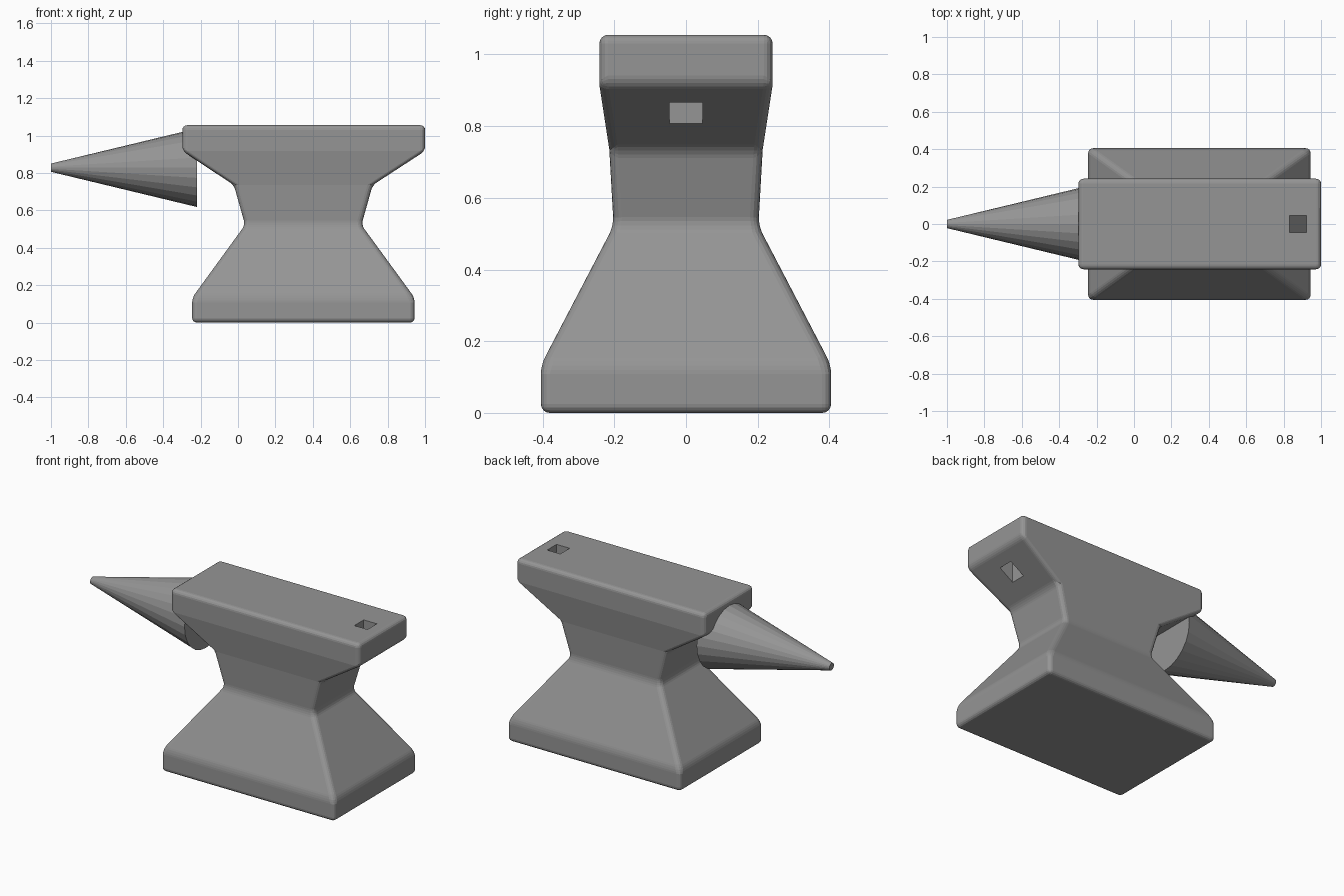
import bpy, bmesh, math
from mathutils import Vector

if "Cube" in bpy.data.objects:
    bpy.data.objects.remove(bpy.data.objects["Cube"])

# Dark iron
iron = bpy.data.materials.new("dark_iron")
iron.diffuse_color = (0.3, 0.3, 0.3, 1)
iron.use_nodes = True
iron.node_tree.nodes["Principled BSDF"].inputs["Base Color"].default_value = iron.diffuse_color


def make_object(name, bm):
    bmesh.ops.recalc_face_normals(bm, faces=bm.faces)
    mesh = bpy.data.meshes.new(name)
    bm.to_mesh(mesh)
    bm.free()
    mesh.materials.append(iron)
    obj = bpy.data.objects.new(name, mesh)
    bpy.context.collection.objects.link(obj)
    return obj


# Anvil body: stacked rectangles (z, x_min, x_max, half depth)
sections = [
    (0.0, -0.245, 0.944, 0.405),
    (0.133, -0.245, 0.944, 0.405),
    (0.522, 0.038, 0.66, 0.202),
    (0.735, -0.022, 0.72, 0.214),
    (0.917, -0.297, 1.0, 0.242),
    (1.055, -0.297, 1.0, 0.242),
]
bm = bmesh.new()
rings = [[bm.verts.new((x, y, z)) for x, y in
          ((x0, -d), (x1, -d), (x1, d), (x0, d))]
         for z, x0, x1, d in sections]
for a, b in zip(rings, rings[1:]):
    for i in range(4):
        j = (i + 1) % 4
        bm.faces.new((a[i], a[j], b[j], b[i]))
bm.faces.new(rings[0][::-1])
bm.faces.new(rings[-1])
body = make_object("anvil_body", bm)

bevel = body.modifiers.new("rounded_edges", 'BEVEL')
bevel.width = 0.025
bevel.segments = 4
bevel.limit_method = 'ANGLE'
bevel.angle_limit = math.radians(10)

# Square hole through the overhanging heel
bm = bmesh.new()
bmesh.ops.create_cube(bm, size=1)
bmesh.ops.scale(bm, vec=Vector((0.09, 0.092, 0.5)), verts=bm.verts)
bmesh.ops.translate(bm, vec=Vector((0.876, 0, 0.95)), verts=bm.verts)
cutter = make_object("hole_cutter", bm)
cutter.hide_render = True
cutter.display_type = 'WIRE'
cut = body.modifiers.new("square_hole", 'BOOLEAN')
cut.operation = 'DIFFERENCE'
cut.solver = 'EXACT'
cut.object = cutter

# Horn: faceted tapered cone along -x
bpy.ops.mesh.primitive_cone_add(vertices=24, radius1=0.21, radius2=0.022,
                                depth=0.78, location=(-0.61, 0, 0.828),
                                rotation=(0, -math.pi / 2, 0))
horn = bpy.context.object
horn.name = "horn"
horn.data.materials.append(iron)
